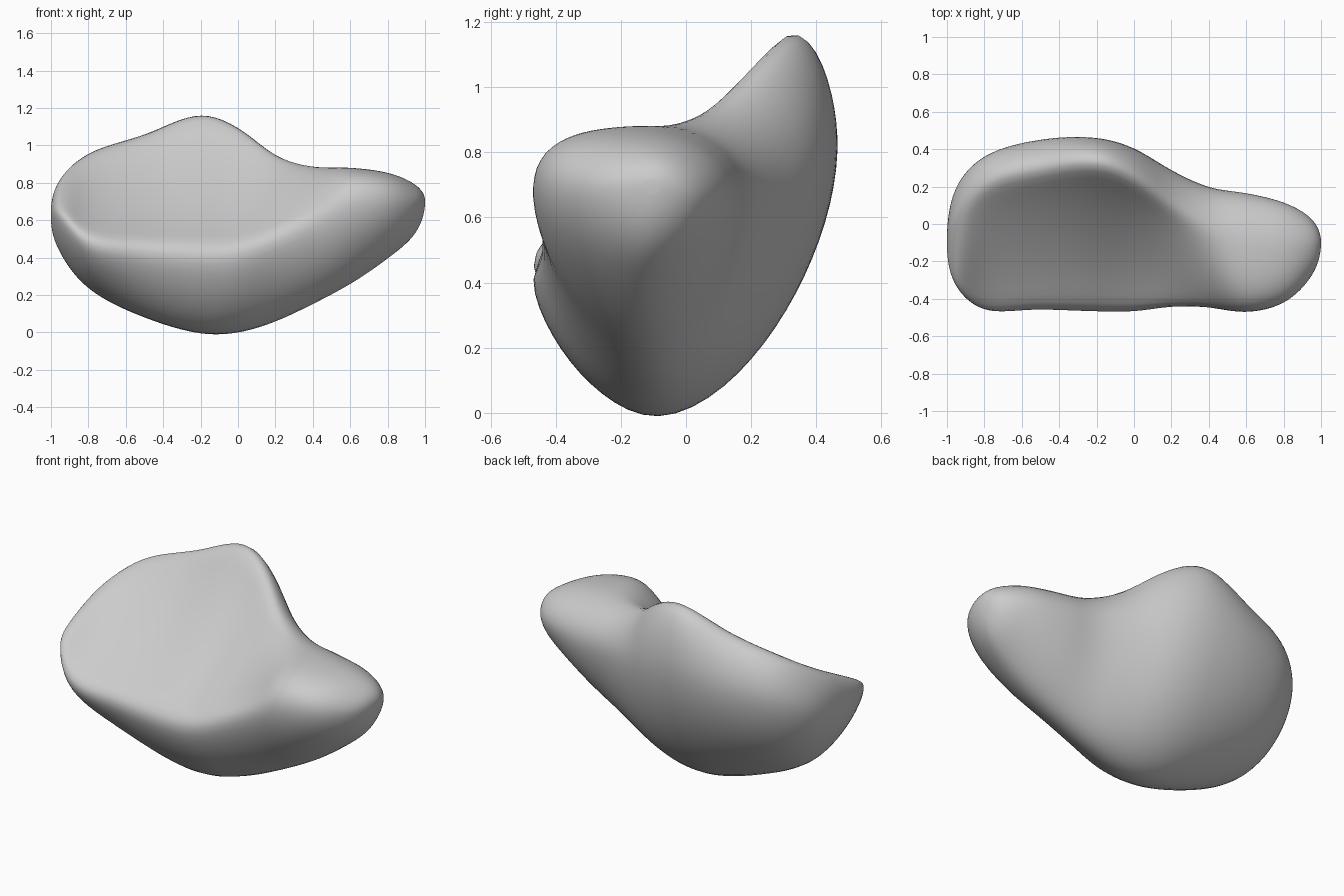
import bpy
import bmesh
import math
from mathutils import Vector

cube = bpy.data.objects.get("Cube")
if cube:
    bpy.data.objects.remove(cube, do_unlink=True)

# Sections along x: x, ridge height, underside height, front y, back y,
# lip height, ridge y, height of back bulge, underside y, fullness of the face
SECTIONS = [
    (-1, .66, .6, -.13, -.06, .64, -.08, .63, -.09, 1.4),
    (-.96, .81, .44, -.33, .18, .64, .03, .68, -.05, 1.2),
    (-.8, .97, .23, -.48, .365, .51, .2, .75, -.06, .93),
    (-.5, 1.08, .07, -.475, .455, .475, .28, .78, -.09, .86),
    (-.2, 1.2, -.02, -.485, .465, .46, .315, .82, -.09, .84),
    (0, 1.125, -.015, -.485, .41, .465, .24, .78, -.09, .84),
    (.2, .96, .045, -.455, .29, .53, .1, .7, -.09, .95),
    (.4, .89, .14, -.455, .2, .61, -.02, .68, -.11, 1.4),
    (.6, .882, .25, -.475, .17, .67, -.1, .68, -.13, 2.8),
    (.8, .855, .39, -.425, .12, .69, -.12, .69, -.14, 2.6),
    (.95, .79, .53, -.28, .03, .69, -.1, .68, -.12, 2),
    (1, .71, .69, -.11, -.09, .7, -.1, .7, -.1, 2),
]
ANGLES = [math.acos(-row[0]) for row in SECTIONS]
RINGS = 80


def slope(i, k):
    """Slope of column k at section i."""
    a, b = max(i - 1, 0), min(i + 1, len(SECTIONS) - 1)
    return (SECTIONS[b][k] - SECTIONS[a][k]) / (ANGLES[b] - ANGLES[a])


def section_at(angle):
    """Smoothly interpolated section; the angle spacing rounds both ends."""
    i = 0
    while i < len(SECTIONS) - 2 and angle > ANGLES[i + 1]:
        i += 1
    h = ANGLES[i + 1] - ANGLES[i]
    t = (angle - ANGLES[i]) / h
    values = []
    for k in range(1, len(SECTIONS[0])):
        p, q = SECTIONS[i][k], SECTIONS[i + 1][k]
        values.append((1 + 2 * t) * (1 - t) ** 2 * p + t * t * (3 - 2 * t) * q
                      + h * t * (1 - t) * ((1 - t) * slope(i, k) - t * slope(i + 1, k)))
    return values


def arc(start, end, centre, power, count):
    """Evenly spaced superellipse quarter from start to end, without the end."""
    start, end, centre = Vector(start), Vector(end), Vector(centre)
    fine = []
    for j in range(101):
        a = math.pi / 2 * j / 100
        c, s = max(math.cos(a), 0) ** (2 / power), math.sin(a) ** (2 / power)
        fine.append(centre + (start - centre) * c + (end - centre) * s)
    lengths = [0]
    for p, q in zip(fine, fine[1:]):
        lengths.append(lengths[-1] + (q - p).length)
    points, j = [], 0
    for n in range(count):
        goal = lengths[-1] * n / count
        while j < 99 and lengths[j + 1] < goal:
            j += 1
        span = max(lengths[j + 1] - lengths[j], 1e-9)
        points.append(fine[j].lerp(fine[j + 1], (goal - lengths[j]) / span))
    return points


# Loft the rounded stone
bm = bmesh.new()
rings = []
for r in range(RINGS + 1):
    angle = math.pi * r / RINGS
    top, low, front, back, lip, ridge, bulge, keel, full = section_at(angle)
    outline = (arc((ridge, top), (front, lip), (ridge, lip), full, 18)
               + arc((front, lip), (keel, low), (keel, lip), 1.62, 14)
               + arc((keel, low), (back, bulge), (keel, bulge), 1.7, 18)
               + arc((back, bulge), (ridge, top), (ridge, bulge), 1.9, 10))
    rings.append([bm.verts.new((-math.cos(angle), p.x, p.y)) for p in outline])

for a, b in zip(rings, rings[1:]):
    for i in range(len(a)):
        j = (i + 1) % len(a)
        bm.faces.new((a[i], a[j], b[j], b[i]))
for ring in (rings[0], rings[-1]):
    bm.faces.new(ring)

# Soften the lip and ridge
for _ in range(7):
    bmesh.ops.smooth_vert(bm, verts=bm.verts, factor=.5, use_axis_x=True,
                          use_axis_y=True, use_axis_z=True)
bmesh.ops.recalc_face_normals(bm, faces=bm.faces)

mesh = bpy.data.meshes.new("stone")
bm.to_mesh(mesh)
bm.free()
mesh.shade_smooth()
stone = bpy.data.objects.new("stone", mesh)
bpy.context.collection.objects.link(stone)

# Plain grey
grey = bpy.data.materials.new("grey")
grey.use_nodes = True
colour = (.6, .6, .6, 1)
grey.diffuse_color = colour
grey.node_tree.nodes["Principled BSDF"].inputs["Base Color"].default_value = colour
mesh.materials.append(grey)
